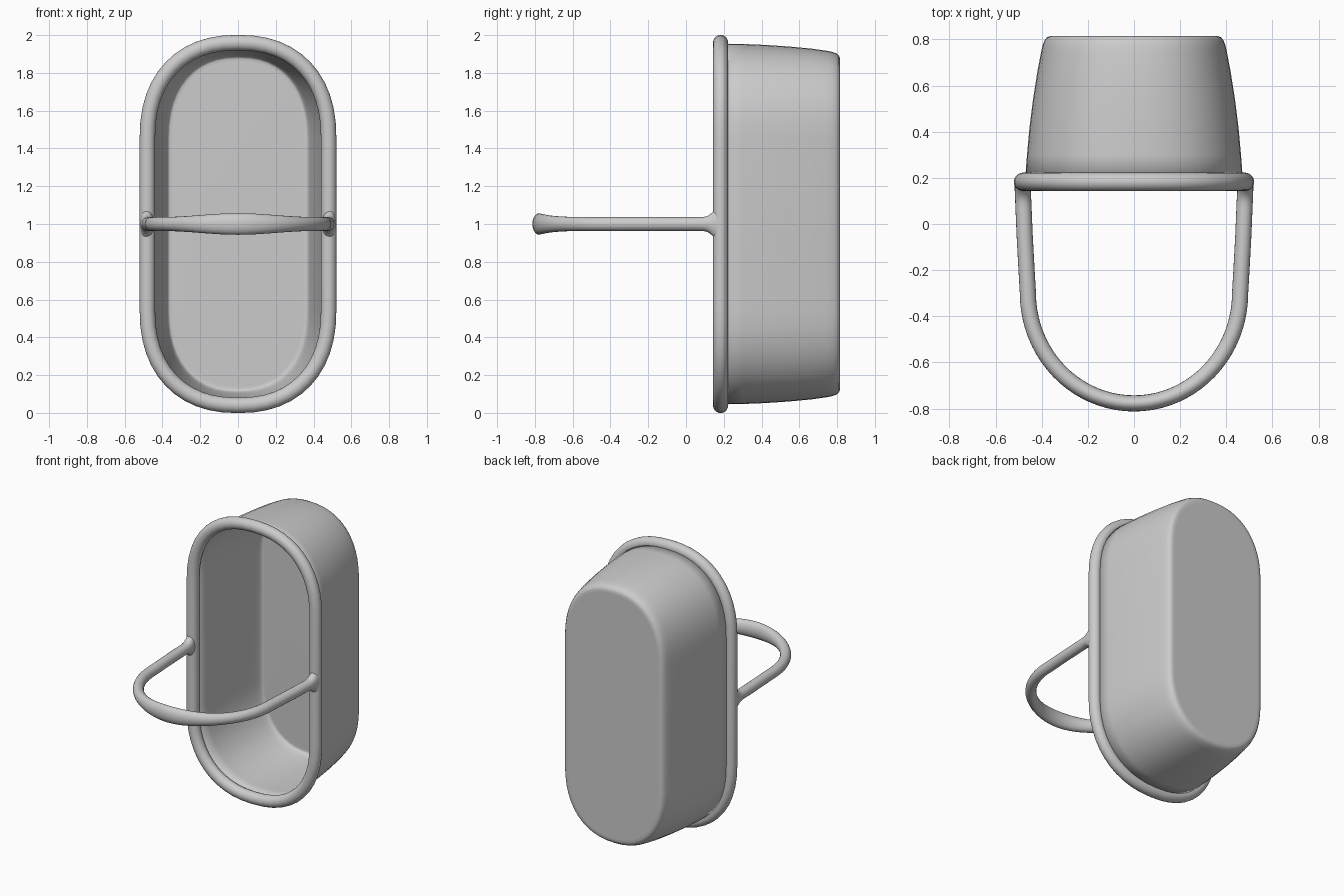
import bpy, bmesh, math
from mathutils import Vector

if "Cube" in bpy.data.objects:
    bpy.data.objects.remove(bpy.data.objects["Cube"])


def outline(hx, hz, y, steps=24, power=2.3, straight=0.45):
    """Tall rounded loop in the XZ plane: straight sides with soft full-width ends."""
    pts = []
    for end in (1, -1):
        for i in range(steps + 1):
            t = math.pi * i / steps
            c, s = math.cos(t), max(math.sin(t), 0.0)
            x = hx * math.copysign(abs(c) ** (2 / power), c)
            z = straight + (hz - straight) * s ** (2 / power)
            pts.append(Vector((end * x, y, 1 + end * z)))
    return pts


def make_object(name, rings, close_u=False, cap_end=False):
    """Skin a list of closed rings into a smooth mesh object."""
    bm = bmesh.new()
    loops = [[bm.verts.new(p) for p in ring] for ring in rings]
    pairs = list(zip(loops, loops[1:]))
    if close_u:
        pairs.append((loops[-1], loops[0]))
    for a, b in pairs:
        n = len(a)
        for i in range(n):
            j = (i + 1) % n
            bm.faces.new((a[i], a[j], b[j], b[i]))
    if cap_end:
        bm.faces.new(loops[-1])
    bmesh.ops.recalc_face_normals(bm, faces=bm.faces)
    mesh = bpy.data.meshes.new(name)
    bm.to_mesh(mesh)
    bm.free()
    obj = bpy.data.objects.new(name, mesh)
    bpy.context.collection.objects.link(obj)
    bpy.ops.object.select_all(action='DESELECT')
    obj.select_set(True)
    bpy.context.view_layer.objects.active = obj
    bpy.ops.object.shade_smooth_by_angle(angle=math.radians(40))
    return obj


def sweep(path, up, radii, closed, sides=20):
    """Elliptical rings along a flat path; radii = (in plane, along up) per point."""
    rings, n = [], len(path)
    for i, p in enumerate(path):
        a = path[(i - 1) % n] if closed else path[max(i - 1, 0)]
        b = path[(i + 1) % n] if closed else path[min(i + 1, n - 1)]
        side = (b - a).normalized().cross(up)
        r, h = radii(p)
        rings.append([p + side * r * math.cos(2 * math.pi * k / sides)
                      + up * h * math.sin(2 * math.pi * k / sides) for k in range(sides)])
    return rings


# Tub: tapering outer wall, rounded back edge and flat back
profile = [(0.18, 0.473, 0.955), (0.30, 0.464, 0.953), (0.42, 0.453, 0.948),
           (0.54, 0.438, 0.940), (0.66, 0.419, 0.929), (0.745, 0.403, 0.917),
           (0.775, 0.396, 0.911), (0.796, 0.388, 0.903), (0.809, 0.378, 0.893),
           (0.815, 0.364, 0.879), (0.815, 0.345, 0.860)]
tub = make_object("tub", [outline(hx, hz, y) for y, hx, hz in profile], cap_end=True)
shell = tub.modifiers.new("wall_thickness", 'SOLIDIFY')
shell.thickness = 0.018
shell.offset = -1

# Rim: round tube around the open front
rim_path = outline(0.48, 0.96, 0.183)
make_object("rim", sweep(rim_path, Vector((0, 1, 0)), lambda p: (0.041, 0.04), True), close_u=True)

# Handle: straight arms running into a half-ellipse bow
arm = [(0.483, 0.17), (0.4825, 0.155), (0.482, 0.142), (0.4815, 0.13), (0.481, 0.115),
       (0.48, 0.095), (0.479, 0.07), (0.474, -0.05), (0.467, -0.18)]
bow = [(0.46 * math.cos(math.pi * i / 40), -0.30 - 0.478 * math.sin(math.pi * i / 40))
       for i in range(41)]
handle_path = [Vector((x, y, 1)) for x, y in arm + bow + [(-x, y) for x, y in reversed(arm)]]


def handle_radii(p):
    h = 0.037
    if p.y > 0.09:                       # flare where the arm meets the rim
        h += 0.05 * min((p.y - 0.09) / 0.07, 1) ** 2
    elif p.y < -0.5:                     # wider grip in the middle
        u = min(abs(p.x) / 0.4, 1)
        h += 0.02 * (0.5 + 0.5 * math.cos(math.pi * u))
    return 0.035, h


make_object("handle", sweep(handle_path, Vector((0, 0, 1)), handle_radii, False))
